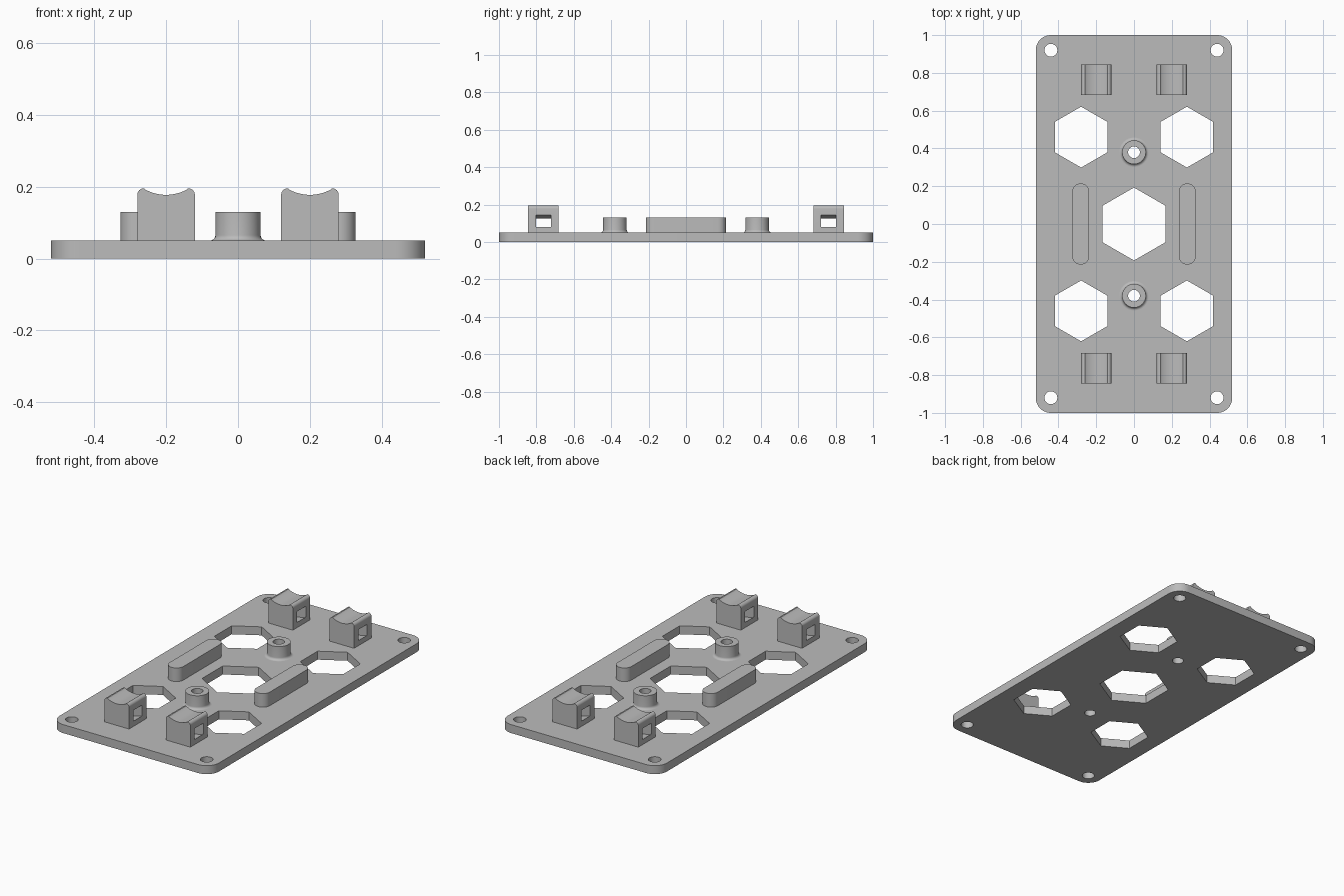
import bpy, bmesh, math
from mathutils import Vector

cube = bpy.data.objects.get("Cube")
if cube:
    bpy.data.objects.remove(cube, do_unlink=True)

grey = bpy.data.materials.new("mid grey")
grey.use_nodes = True
COLOUR = (0.5, 0.5, 0.5, 1)
grey.diffuse_color = COLOUR
grey.node_tree.nodes["Principled BSDF"].inputs["Base Color"].default_value = COLOUR

PLATE_TOP = 0.05


def arc(cx, cy, r, start, end, n):
    """Points along an arc, angles in degrees."""
    return [(cx + r * math.cos(math.radians(start + (end - start) * i / n)),
             cy + r * math.sin(math.radians(start + (end - start) * i / n)))
            for i in range(n + 1)]


def ring(cx, cy, r, n, start=0):
    return arc(cx, cy, r, start, start + 360, n)[:-1]


def finish(obj):
    """Give the part its material and smooth its rounded faces."""
    obj.data.materials.clear()
    obj.data.materials.append(grey)
    bpy.ops.object.select_all(action="DESELECT")
    obj.select_set(True)
    bpy.context.view_layer.objects.active = obj
    bpy.ops.object.shade_smooth_by_angle(angle=math.radians(35))
    return obj


def link_bmesh(name, bm):
    bmesh.ops.recalc_face_normals(bm, faces=bm.faces)
    mesh = bpy.data.meshes.new(name)
    bm.to_mesh(mesh)
    bm.free()
    obj = bpy.data.objects.new(name, mesh)
    bpy.context.collection.objects.link(obj)
    return obj


def prism(name, points, direction):
    """Extrude a closed 3D outline along a direction."""
    bm = bmesh.new()
    face = bm.faces.new([bm.verts.new(p) for p in points])
    out = bmesh.ops.extrude_face_region(bm, geom=[face])
    verts = [g for g in out["geom"] if isinstance(g, bmesh.types.BMVert)]
    bmesh.ops.translate(bm, verts=verts, vec=Vector(direction))
    return link_bmesh(name, bm)


def bake(obj):
    """Turn the evaluated shape into a plain mesh object."""
    bpy.context.view_layer.update()
    mesh = bpy.data.meshes.new_from_object(
        obj.evaluated_get(bpy.context.evaluated_depsgraph_get()))
    name = obj.name
    bpy.data.objects.remove(obj, do_unlink=True)
    baked = bpy.data.objects.new(name, mesh)
    bpy.context.collection.objects.link(baked)
    return baked


# Base plate: rounded outline with hexagonal, corner and post holes
R = 0.08
outline = (arc(0.52 - R, 1 - R, R, 0, 90, 10) + arc(R - 0.52, 1 - R, R, 90, 180, 10)
           + arc(R - 0.52, R - 1, R, 180, 270, 10) + arc(0.52 - R, R - 1, R, 270, 360, 10))
loops = [outline, ring(0, 0, 0.193, 6, 90)]
for sy in (-1, 1):
    loops.append(ring(0, sy * 0.38, 0.031, 32))
    for sx in (-1, 1):
        loops.append(ring(sx * 0.28, sy * 0.46, 0.161, 6, 90))
        loops.append(ring(sx * 0.44, sy * 0.92, 0.034, 32))
curve = bpy.data.curves.new("base_plate", "CURVE")
curve.dimensions = "2D"
curve.fill_mode = "BOTH"
curve.extrude = PLATE_TOP / 2
for loop in loops:
    spline = curve.splines.new("POLY")
    spline.points.add(len(loop) - 1)
    for point, (x, y) in zip(spline.points, loop):
        point.co = (x, y, 0, 1)
    spline.use_cyclic_u = True
plate = bpy.data.objects.new("base_plate", curve)
bpy.context.collection.objects.link(plate)
plate = bake(plate)
for v in plate.data.vertices:
    v.co.z += PLATE_TOP / 2
bm = bmesh.new()
bm.from_mesh(plate.data)
bmesh.ops.remove_doubles(bm, verts=bm.verts, dist=0.0001)
bmesh.ops.recalc_face_normals(bm, faces=bm.faces)
bm.to_mesh(plate.data)
bm.free()
finish(plate)

# Hollow screw posts with a flared foot
FLARE = 0.015
foot = arc(0.063 + FLARE, PLATE_TOP + FLARE, FLARE, 270, 180, 6)
section = [(0.031, PLATE_TOP)] + foot + [(0.063, 0.13), (0.031, 0.13)]
for end, sy in (("front", -1), ("back", 1)):
    bm = bmesh.new()
    verts = [bm.verts.new((r, 0, z)) for r, z in section]
    edges = [bm.edges.new((a, b)) for a, b in zip(verts, verts[1:] + verts[:1])]
    bmesh.ops.spin(bm, geom=verts + edges, cent=(0, 0, 0), axis=(0, 0, 1),
                   angle=math.tau, steps=32, use_duplicate=False)
    bmesh.ops.remove_doubles(bm, verts=bm.verts, dist=0.0001)
    bmesh.ops.translate(bm, verts=bm.verts, vec=(0, sy * 0.38, 0))
    finish(link_bmesh(end + "_screw_post", bm))

# Raised round-ended side ribs
for side, sx in (("right", -1), ("left", 1)):
    r, x = 0.045, sx * 0.282
    pts = arc(x, 0.215 - r, r, 0, 180, 16) + arc(x, r - 0.215, r, 180, 360, 16)
    finish(prism(side + "_rib", [(px, py, PLATE_TOP) for px, py in pts], (0, 0, 0.08)))

# Cable saddles: cradle top and a curved strap slot sharing one centre
CENTRE_Z, HALF, DEPTH = 0.297, 0.08, 0.162
top = (arc(HALF - 0.018, 0.177, 0.018, 0, 95, 8)
       + arc(0, CENTRE_Z, 0.12, 299, 241, 16)
       + arc(0.018 - HALF, 0.177, 0.018, 85, 180, 8))
saddle_outline = [(HALF, PLATE_TOP)] + top + [(-HALF, PLATE_TOP)]
slot_outline = (arc(0, CENTRE_Z, 0.172, 220, 320, 32)
                + arc(0, CENTRE_Z, 0.231, 320, 220, 32))
for end, sy in (("front", -1), ("back", 1)):
    for side, sx in (("right", -1), ("left", 1)):
        x, y = sx * 0.2, sy * 0.763
        body = prism(f"{end}_{side}_saddle",
                     [(x + px, y - DEPTH / 2, pz) for px, pz in saddle_outline],
                     (0, DEPTH, 0))
        cutter = prism("slot_cutter",
                       [(x + px, y - 0.04, pz) for px, pz in slot_outline], (0, 0.08, 0))
        cutter.hide_render = True
        cut = body.modifiers.new("slot", "BOOLEAN")
        cut.operation = "DIFFERENCE"
        cut.solver = "EXACT"
        cut.object = cutter
        body = bake(body)
        bpy.data.objects.remove(cutter, do_unlink=True)
        finish(body)
